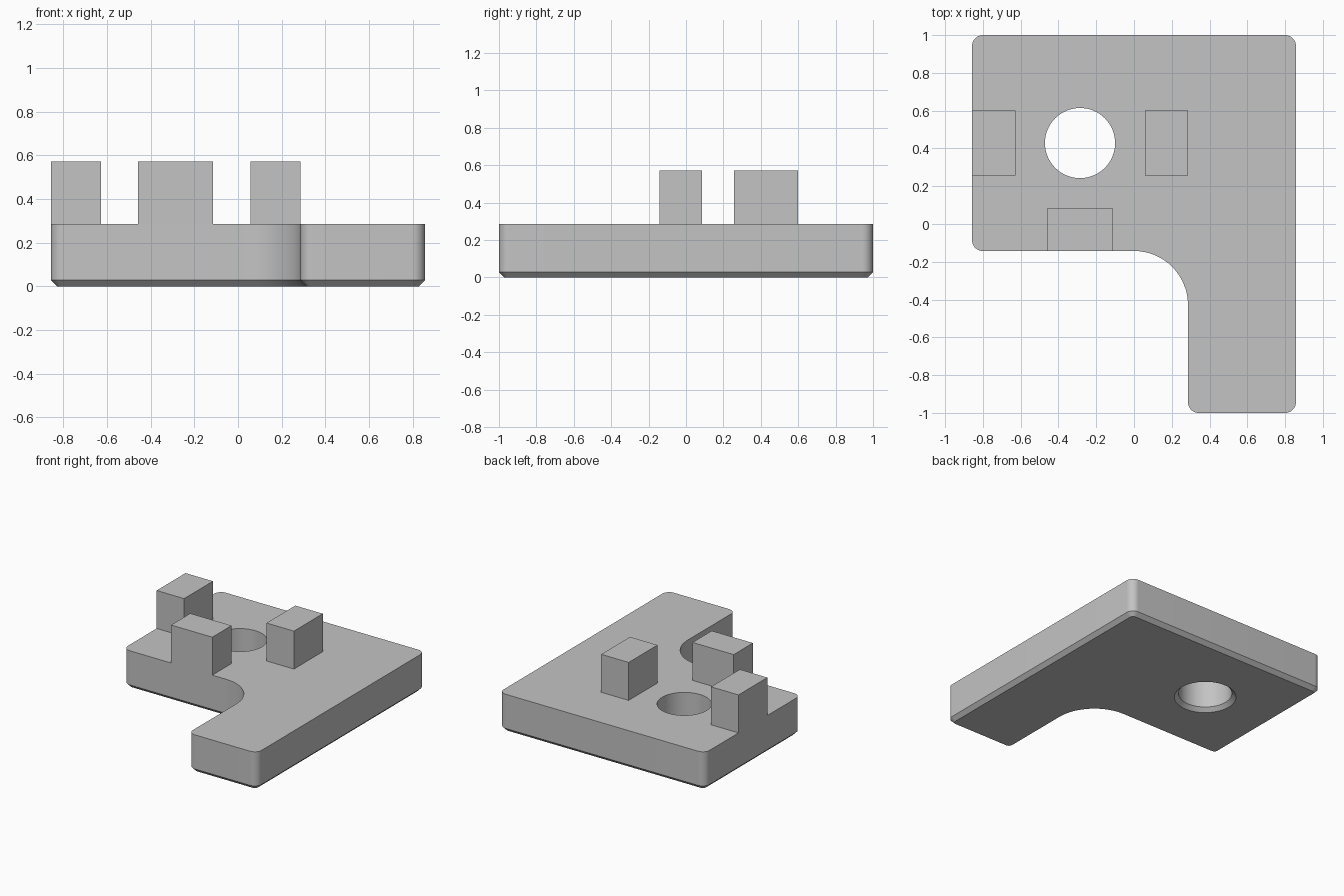
import bpy
import bmesh
from math import cos, sin, pi
from mathutils import Vector

cube = bpy.data.objects.get("Cube")
if cube:
    bpy.data.objects.remove(cube, do_unlink=True)

UNIT = 1 / 35          # design grid: the plate is 60 x 70 x 10 units
THICK, CHAMFER, TALL = 10, 1, 20

grey = bpy.data.materials.new("plain_grey")
grey.use_nodes = True
grey.diffuse_color = (0.55, 0.55, 0.55, 1)
grey.node_tree.nodes["Principled BSDF"].inputs["Base Color"].default_value = grey.diffuse_color


def finish(name, bm):
    """Scale to size and turn the bmesh into an object."""
    bmesh.ops.scale(bm, vec=(UNIT, UNIT, UNIT), verts=bm.verts)
    bmesh.ops.recalc_face_normals(bm, faces=bm.faces)
    mesh = bpy.data.meshes.new(name)
    bm.to_mesh(mesh)
    bm.free()
    mesh.materials.append(grey)
    obj = bpy.data.objects.new(name, mesh)
    bpy.context.collection.objects.link(obj)
    return obj


def rounded_outline(corners, inset, steps=16):
    """Counter-clockwise outline with a rounded corner at each (x, y, radius)."""
    points = []
    for i, (x, y, r) in enumerate(corners):
        p = Vector((x, y))
        d1 = (p - Vector(corners[i - 1][:2])).normalized()
        d2 = (Vector(corners[(i + 1) % len(corners)][:2]) - p).normalized()
        convex = d1.cross(d2) > 0
        centre = p + (d2 - d1) * r
        radius = r - inset if convex else r + inset
        for k in range(steps + 1):
            t = pi / 2 * k / steps
            points.append(centre + radius * (d1 * sin(t) - d2 * cos(t)))
    return points


def circle(x, y, radius, steps=64):
    return [Vector((x + radius * cos(2 * pi * k / steps), y + radius * sin(2 * pi * k / steps)))
            for k in range(steps)]


def wall(bm, rings):
    """Skin (outline, height) rings; return the bottom and top edge loops."""
    loops = [[bm.verts.new((p.x, p.y, z)) for p in pts] for pts, z in rings]
    for low, high in zip(loops, loops[1:]):
        for i in range(len(low)):
            bm.faces.new((low[i - 1], low[i], high[i], high[i - 1]))
    return [[bm.edges.get((l[i - 1], l[i])) for i in range(len(l))]
            for l in (loops[0], loops[-1])]


# L-shaped plate with a chamfered underside and a through hole
corners = [(-30, -5, 2), (10, -5, 10), (10, -35, 2), (30, -35, 2), (30, 35, 2), (-30, 35, 2)]
bm = bmesh.new()
outer = wall(bm, [(rounded_outline(corners, CHAMFER), 0),
                  (rounded_outline(corners, 0), CHAMFER),
                  (rounded_outline(corners, 0), THICK)])
hole = wall(bm, [(circle(-10, 15, 6.5 + CHAMFER), 0),
                 (circle(-10, 15, 6.5), CHAMFER),
                 (circle(-10, 15, 6.5), THICK)])
for rim, ring in zip(outer, hole):
    bmesh.ops.triangle_fill(bm, edges=rim + ring, use_beauty=True)
plate = finish("base_plate", bm)
bpy.context.view_layer.objects.active = plate
plate.select_set(True)
bpy.ops.object.shade_smooth_by_angle(angle=pi / 6)

# Three upright blocks around the hole: name, x range, y range
for name, x0, x1, y0, y1 in [("right_block", -30, -22, 9, 21),
                             ("left_block", 2, 10, 9, 21),
                             ("front_block", -16, -4, -5, 3)]:
    bm = bmesh.new()
    bmesh.ops.create_cube(bm, size=1)
    bmesh.ops.scale(bm, vec=(x1 - x0, y1 - y0, TALL - THICK), verts=bm.verts)
    bmesh.ops.translate(bm, vec=((x0 + x1) / 2, (y0 + y1) / 2, (TALL + THICK) / 2), verts=bm.verts)
    finish(name, bm)
